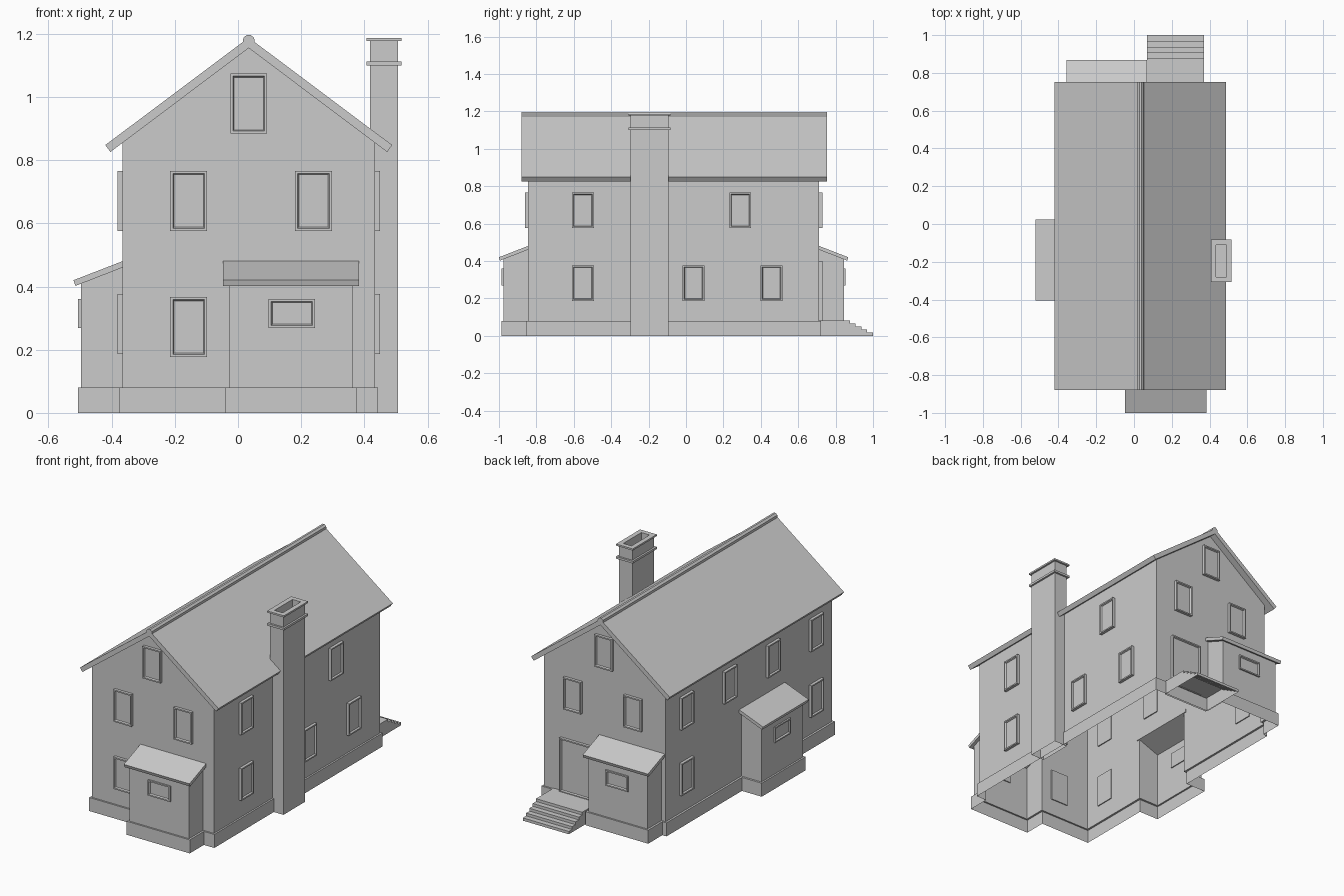
import bpy, bmesh

if "Cube" in bpy.data.objects:
    bpy.data.objects.remove(bpy.data.objects["Cube"])

X0, X1, Y0, Y1 = -0.365, 0.433, -0.845, 0.712   # main wall planes
CX = (X0 + X1) / 2


def place(side, t, d, z):
    """Point at t along a wall, d outward from it, height z."""
    return {'front': (t, Y0 - d, z), 'back': (t, Y1 + d, z),
            'left': (X0 - d, t, z), 'right': (X1 + d, t, z)}[side]


def loft(name, rings, start=True, end=True):
    """Join matching rings of points with quads, optionally capped."""
    bm = bmesh.new()
    vs = [[bm.verts.new(p) for p in r] for r in rings]
    n = len(rings[0])
    for a, b in zip(vs, vs[1:]):
        for i in range(n):
            bm.faces.new((a[i], a[(i + 1) % n], b[(i + 1) % n], b[i]))
    if start:
        bm.faces.new(vs[0][::-1])
    if end:
        bm.faces.new(vs[-1])
    bmesh.ops.recalc_face_normals(bm, faces=bm.faces)
    me = bpy.data.meshes.new(name)
    bm.to_mesh(me)
    bm.free()
    ob = bpy.data.objects.new(name, me)
    bpy.context.scene.collection.objects.link(ob)
    return ob


def box(name, x0, x1, y0, y1, z0, z1):
    return loft(name, [[(x0, y0, z), (x1, y0, z), (x1, y1, z), (x0, y1, z)] for z in (z0, z1)])


def side_prism(name, side, t0, t1, profile):
    return loft(name, [[place(side, t, d, z) for d, z in profile] for t in (t0, t1)])


def y_prism(name, profile, y0, y1):
    return loft(name, [[(x, y, z) for x, z in profile] for y in (y0, y1)])


def window(name, side, t, z, w=0.117, h=0.19, base=0.0, out=0.017):
    """Raised frame with a recessed pane."""
    rings = []
    for inset, d in ((0, -0.006), (0, out), (0.008, out), (0.012, out - 0.009)):
        a, b = w / 2 - inset, h / 2 - inset
        rings.append([place(side, t + i * a, base + d, z + j * b)
                      for i, j in ((-1, -1), (1, -1), (1, 1), (-1, 1))])
    loft(name, rings)


# Walls and plinth of the main block
shell = box("house_walls", X0 - .012, X1 + .01, Y0 - .01, Y1 + .01, 0, 0.08)
parts = [y_prism("gable_block", [(X0, .04), (X1, .04), (X1, .862), (CX, 1.163), (X0, .862)], Y0, Y1)]

# Three lean-to annexes: walls, plinth, roof and small window
for side, t0, t1 in (('front', -0.028, 0.363), ('back', -0.338, 0.05), ('left', -0.385, 0.003)):
    parts.append(side_prism("plinth", side, t0 - .012, t1 + .012,
                            [(-.05, 0), (.142, 0), (.142, .08), (-.05, .08)]))
    parts.append(side_prism("annex", side, t0, t1,
                            [(-.04, .04), (.132, .04), (.132, .416), (-.04, .482)]))
    side_prism(side + "_annex_roof", side, t0 - .02, t1 + .02,
               [(-.004, .482), (.156, .42), (.150, .402), (-.004, .462)])
    window(side + "_annex_window", side, (t0 + t1) / 2 + .003, 0.315, 0.147, 0.092, .132, .009)

# Union the wall parts, then open the underside and the hidden tops below the roofs
for p in parts:
    m = shell.modifiers.new("union", 'BOOLEAN')
    m.operation, m.solver, m.object = 'UNION', 'EXACT', p
dg = bpy.context.evaluated_depsgraph_get()
mesh = bpy.data.meshes.new_from_object(shell.evaluated_get(dg))
shell.modifiers.clear()
shell.data = mesh
for p in parts:
    bpy.data.objects.remove(p)
bm = bmesh.new()
bm.from_mesh(mesh)
bm.normal_update()
gone = [f for f in bm.faces if f.normal.z < -0.5 or 0.3 < f.normal.z < 0.98]
bmesh.ops.delete(bm, geom=gone, context='FACES')
bm.to_mesh(mesh)
bm.free()

# Main roof and ridge cap
half = 0.454
y_prism("roof", [(CX - half, .848), (CX, 1.188), (CX + half, .848),
                 (CX + half - .016, .826), (CX, 1.155), (CX - half + .016, .826)], -0.88, 0.753)
y_prism("ridge_cap", [(CX - .019, 1.17), (CX - .017, 1.187), (CX - .006, 1.197),
                      (CX + .006, 1.197), (CX + .017, 1.187), (CX + .019, 1.17)], -0.88, 0.753)

# Chimney with two collars and an open flue
rings = []
for e, z in ((0, 0), (0, 1.10), (.011, 1.10), (.011, 1.113), (0, 1.113), (0, 1.177),
             (.011, 1.177), (.011, 1.187), (-.017, 1.187), (-.017, 1.09)):
    rings.append([(x, y, z) for x, y in ((.418 - e, -.297 - e), (.506 + e, -.297 - e),
                                         (.506 + e, -.094 + e), (.418 - e, -.094 + e))])
loft("chimney", rings, start=False)

# Full-size windows
UP, LOW, LOW_SIDE, ATTIC = 0.671, 0.272, 0.282, 0.979
spots = [('front', -.156, LOW)]
for s in ('front', 'back'):
    spots += [(s, -.156, UP), (s, .239, UP), (s, CX, ATTIC)]
spots += [('right', t, UP) for t in (-.551, .29)]
spots += [('right', t, LOW_SIDE) for t in (-.551, .04, .457)]
spots += [('left', t, UP) for t in (-.69, -.285, .12, .525)]
spots += [('left', t, LOW_SIDE) for t in (-.69, .525)]
for i, (s, t, z) in enumerate(spots):
    window(f"{s}_window_{i}", s, t, z)

# Back door
window("back_door", 'back', 0.22, 0.24, 0.205, 0.32)

# Landing and steps, open underneath
profile = [(Y1, 0), (Y1, .083), (.876, .083)]
for i in range(4):
    y, z = .876 + .031 * i, .083 - .0166 * (i + 1)
    profile += [(y, z), (y + .031, z)]
profile.append((1.0, 0))
steps = loft("back_steps", [[(x, y, z) for y, z in profile] for x in (.068, .37)])
bm = bmesh.new()
bm.from_mesh(steps.data)
bm.normal_update()
bmesh.ops.delete(bm, geom=[f for f in bm.faces if f.normal.z < -0.5], context='FACES')
bm.to_mesh(steps.data)
bm.free()
